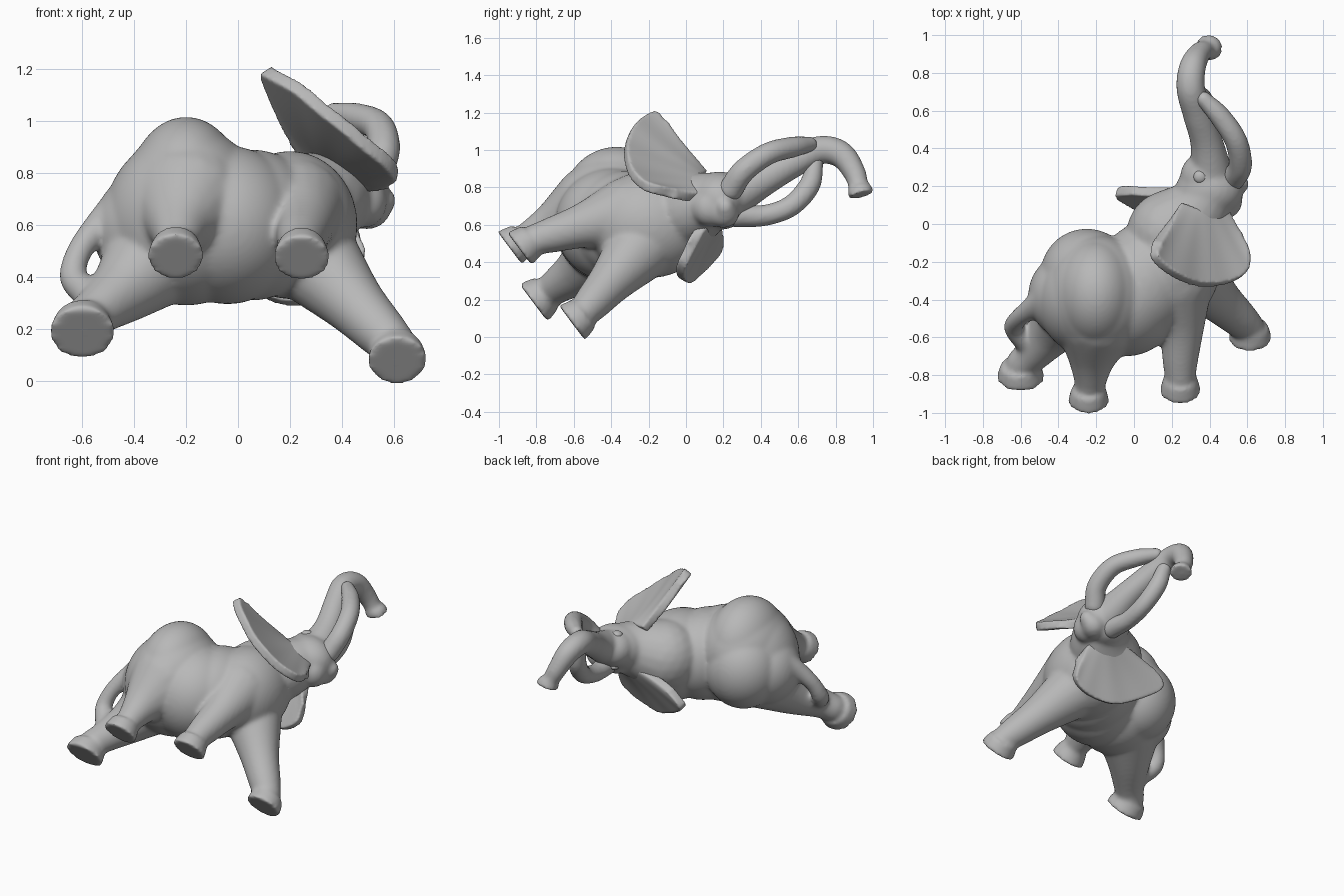
import bpy, bmesh, math
from mathutils import Vector, Matrix

grey = bpy.data.materials.new("grey")
grey.diffuse_color = (0.48, 0.48, 0.48, 1)


def spline(pts, n):
    """Catmull-Rom samples through tuples of any length."""
    pts = [Vector(p) for p in pts]
    ext = [2 * pts[0] - pts[1]] + pts + [2 * pts[-1] - pts[-2]]
    out = []
    for k in range(n + 1):
        t = k / n * (len(pts) - 1)
        i = min(int(t), len(pts) - 2)
        t -= i
        a, b, c, d = ext[i:i + 4]
        out.append(0.5 * (2 * b + (c - a) * t + (2 * a - 5 * b + 4 * c - d) * t * t
                          + (3 * b - a - 3 * c + d) * t ** 3))
    return out


def ball(bm, c, r, sub=3):
    r = r if isinstance(r, tuple) else (r, r, r)
    bmesh.ops.create_icosphere(bm, subdivisions=sub, radius=1,
                               matrix=Matrix.Translation(c) @ Matrix.Diagonal((*r, 1)))


def limb(bm, pts, n=24):
    """Chain of overlapping balls along (x, y, z, radius) points."""
    for p in spline(pts, n):
        ball(bm, Vector(p[:3]), p[3])


def disc(bm, sole, r, depth, n):
    """Short flared cylinder whose outer end is centred on sole, facing n."""
    n = Vector(n).normalized()
    q = Vector((0, 0, 1)).rotation_difference(n).to_matrix().to_4x4()
    bmesh.ops.create_cone(bm, cap_ends=True, segments=40, radius1=r * 0.82, radius2=r, depth=depth,
                          matrix=Matrix.Translation(Vector(sole) - n * depth / 2) @ q)


def finish(bm, name, voxel=None, iters=4):
    me = bpy.data.meshes.new(name)
    bm.to_mesh(me)
    bm.free()
    me.materials.append(grey)
    ob = bpy.data.objects.new(name, me)
    bpy.context.collection.objects.link(ob)
    for f in me.polygons:
        f.use_smooth = True
    if voxel:
        m = ob.modifiers.new("blend", 'REMESH')
        m.mode, m.voxel_size, m.use_smooth_shade = 'VOXEL', voxel, True
        s = ob.modifiers.new("soften", 'SMOOTH')
        s.factor, s.iterations = 0.5, iters
    return ob


# Body, legs, head and trunk fused into one skin
bm = bmesh.new()
ball(bm, (-0.20, -0.40, 0.62), (0.315, 0.31, 0.33), 5)      # rump
ball(bm, (-0.20, -0.37, 0.72), (0.225, 0.29, 0.297), 5)     # hip hump
ball(bm, (-0.19, -0.38, 0.68), (0.28, 0.32, 0.30), 5)       # hip blend
ball(bm, (-0.25, -0.27, 0.60), (0.245, 0.245, 0.26), 5)     # hind back
ball(bm, (-0.34, -0.38, 0.58), (0.22, 0.23, 0.23), 5)       # haunch
ball(bm, (-0.04, -0.39, 0.60), (0.29, 0.31, 0.305), 5)      # belly
ball(bm, (0.06, -0.31, 0.60), (0.26, 0.32, 0.29), 5)        # flank
ball(bm, (0.20, -0.20, 0.60), (0.26, 0.33, 0.285), 5)       # chest
limb(bm, [(0.19, -0.05, 0.65, 0.23), (0.31, 0.04, 0.69, 0.19), (0.39, 0.15, 0.73, 0.15)], 16)
ball(bm, (0.40, 0.18, 0.74), (0.18, 0.15, 0.145), 4)        # skull
ball(bm, (0.37, 0.25, 0.765), (0.125, 0.13, 0.115), 4)      # brow
ball(bm, (0.49, 0.13, 0.69), (0.085, 0.10, 0.10), 4)        # right cheek
ball(bm, (0.40, 0.20, 0.645), (0.11, 0.09, 0.07), 4)        # left cheek
limb(bm, [(0.47, 0.16, 0.69, 0.10), (0.51, 0.21, 0.66, 0.075), (0.56, 0.21, 0.695, 0.05)], 8)  # jaw
legs = [
    ([(-0.30, -0.42, 0.50, 0.21), (-0.42, -0.55, 0.37, 0.14), (-0.53, -0.68, 0.28, 0.098),
      (-0.59, -0.74, 0.235, 0.088)], (-0.60, -0.815, 0.182), 0.128),
    ([(-0.19, -0.48, 0.69, 0.24), (-0.22, -0.68, 0.61, 0.135), (-0.23, -0.81, 0.55, 0.09),
      (-0.235, -0.86, 0.525, 0.08)], (-0.24, -0.942, 0.475), 0.111),
    ([(0.22, -0.30, 0.66, 0.20), (0.25, -0.53, 0.60, 0.125), (0.245, -0.72, 0.545, 0.095),
      (0.245, -0.81, 0.52, 0.082)], (0.245, -0.89, 0.47), 0.111),
    ([(0.29, -0.25, 0.47, 0.18), (0.435, -0.39, 0.31, 0.125), (0.55, -0.495, 0.19, 0.1),
      (0.605, -0.545, 0.135, 0.085)], (0.615, -0.61, 0.075), 0.117),
]
for path, sole, r in legs:
    limb(bm, path)
    disc(bm, sole, r, 0.085, (0, -0.8, -0.6))
# Raised trunk with a flared tip
limb(bm, [(0.41, 0.26, 0.76, 0.115), (0.385, 0.43, 0.85, 0.088), (0.335, 0.59, 0.94, 0.08),
          (0.30, 0.72, 1.0, 0.077), (0.31, 0.83, 0.975, 0.072), (0.345, 0.90, 0.88, 0.061),
          (0.38, 0.925, 0.80, 0.053)], 50)
disc(bm, (0.40, 0.937, 0.757), 0.075, 0.05, (0.2, 0.25, -0.9))
# Tail swinging onto the hind leg
limb(bm, [(-0.45, -0.37, 0.67, 0.08), (-0.535, -0.44, 0.595, 0.06), (-0.61, -0.50, 0.50, 0.05),
          (-0.635, -0.55, 0.40, 0.054), (-0.58, -0.62, 0.335, 0.06)], 40)
finish(bm, "elephant_body", 0.012, 14)

# Tusks curving up to meet the trunk
tusks = {
    "right_tusk": [(0.525, 0.24, 0.79, 0.065), (0.562, 0.31, 0.89, 0.063), (0.54, 0.44, 0.98, 0.06),
                   (0.455, 0.57, 1.015, 0.056), (0.37, 0.66, 1.03, 0.042)],
    "left_tusk": [(0.41, 0.27, 0.65, 0.065), (0.40, 0.42, 0.65, 0.057), (0.39, 0.56, 0.70, 0.057),
                  (0.36, 0.66, 0.81, 0.057), (0.33, 0.69, 0.93, 0.045)],
}
for name, path in tusks.items():
    bm = bmesh.new()
    limb(bm, path, 45)
    finish(bm, name, 0.012, 4)


def ear(name, inner, outer, cup):
    """Rippled fan stretched from the head to the rim."""
    nu, nv = 48, 16
    a, b = spline(inner, nu), spline(outer, nu)
    bm = bmesh.new()
    grid = []
    for i in range(nu + 1):
        row = []
        for j in range(nv + 1):
            v = j / nv
            ripple = 0.25 * math.sin(i / nu * 34) * v
            p = a[i].lerp(b[i], v)
            row.append(bm.verts.new(p + Vector(cup) * (math.sin(math.pi * v) + ripple)))
        grid.append(row)
    for i in range(nu):
        for j in range(nv):
            bm.faces.new((grid[i][j], grid[i + 1][j], grid[i + 1][j + 1], grid[i][j + 1]))
    ob = finish(bm, name)
    m = ob.modifiers.new("thickness", 'SOLIDIFY')
    m.thickness, m.offset = 0.055, 0
    m = ob.modifiers.new("round", 'REMESH')
    m.mode, m.voxel_size, m.use_smooth_shade = 'VOXEL', 0.01, True
    m = ob.modifiers.new("soften", 'SMOOTH')
    m.factor, m.iterations = 0.5, 4


ear("right_ear",
    [(0.24, 0.10, 0.87), (0.36, 0.07, 0.84), (0.48, 0.09, 0.75)],
    [(0.125, -0.095, 1.15), (0.11, -0.18, 1.195), (0.24, -0.285, 1.12), (0.40, -0.325, 0.99),
     (0.56, -0.285, 0.86), (0.615, -0.19, 0.795), (0.575, -0.05, 0.765)], (-0.004, -0.004, -0.006))
ear("left_ear",
    [(0.25, 0.17, 0.64), (0.35, 0.15, 0.60), (0.45, 0.10, 0.61)],
    [(-0.01, 0.18, 0.55), (-0.095, 0.165, 0.455), (0.02, 0.085, 0.365), (0.18, 0.01, 0.30),
     (0.36, -0.03, 0.32), (0.475, -0.02, 0.39), (0.485, 0.035, 0.50)], (0, -0.005, 0.005))

# Heavy-lidded eyes on both sides of the head
for name, c in (("right_eye", (0.35, 0.25, 0.865)), ("left_eye", (0.35, 0.28, 0.66))):
    bm = bmesh.new()
    ball(bm, c, (0.035, 0.035, 0.022))
    finish(bm, name)
